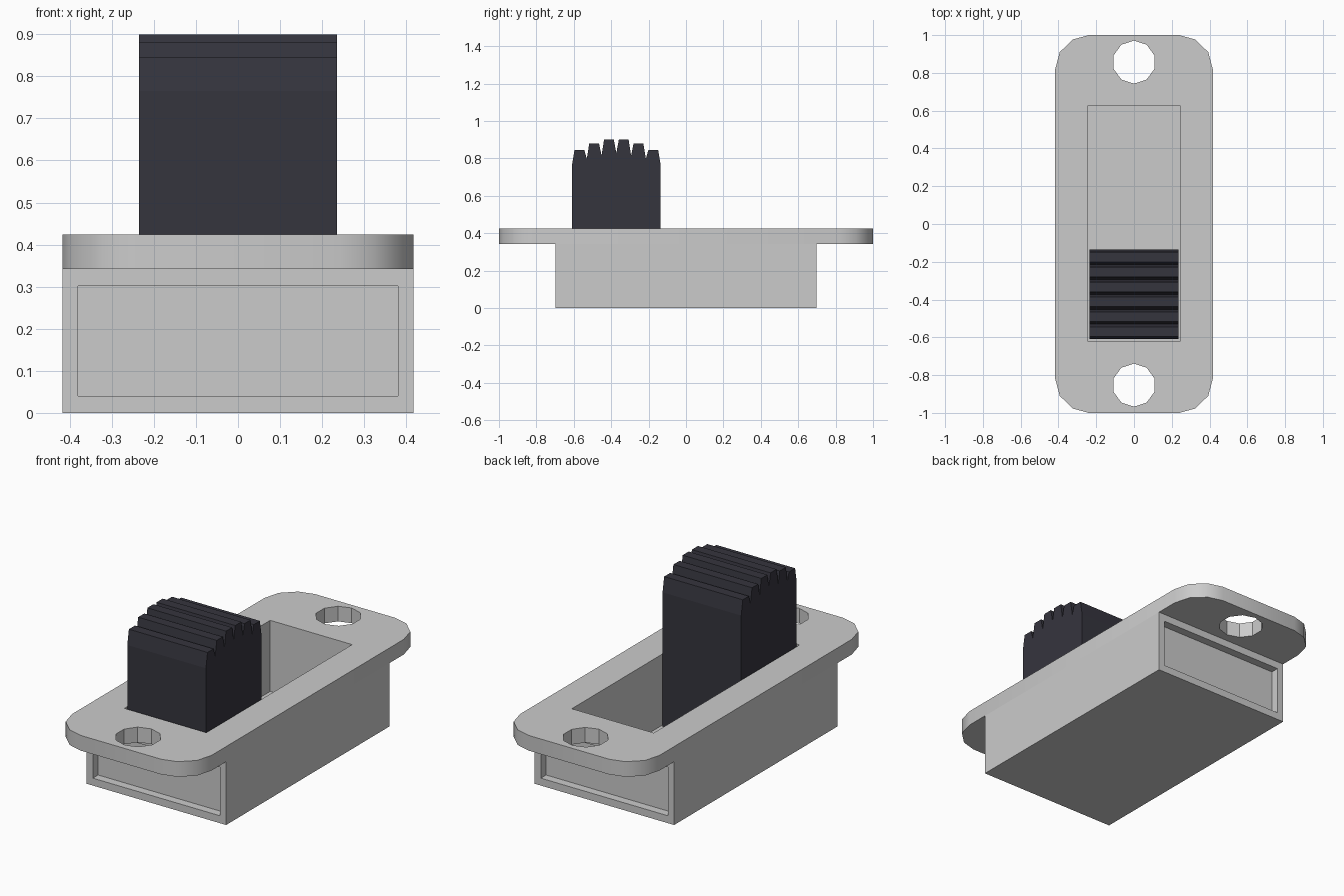
import bpy, bmesh, math
from mathutils import Vector

if "Cube" in bpy.data.objects:
    bpy.data.objects.remove(bpy.data.objects["Cube"])


def prism(name, points, depth):
    """Extrude a closed 3D outline along a vector into a solid."""
    bm = bmesh.new()
    face = bm.faces.new([bm.verts.new(p) for p in points])
    new = bmesh.ops.extrude_face_region(bm, geom=[face])["geom"]
    bmesh.ops.translate(bm, vec=Vector(depth),
                        verts=[v for v in new if isinstance(v, bmesh.types.BMVert)])
    bmesh.ops.recalc_face_normals(bm, faces=bm.faces[:])
    mesh = bpy.data.meshes.new(name)
    bm.to_mesh(mesh)
    bm.free()
    ob = bpy.data.objects.new(name, mesh)
    bpy.context.collection.objects.link(ob)
    return ob


def box(name, x, y0, y1, z0, z1):
    return prism(name, [(-x, y0, z0), (x, y0, z0), (x, y1, z0), (-x, y1, z0)],
                 (0, 0, z1 - z0))


def cut(target, cutters):
    """Subtract each cutter, then discard it."""
    bpy.context.view_layer.objects.active = target
    for c in cutters:
        c.hide_render = True
        m = target.modifiers.new("cut", "BOOLEAN")
        m.operation, m.solver, m.object = "DIFFERENCE", "EXACT", c
        bpy.ops.object.modifier_apply(modifier=m.name)
        bpy.data.objects.remove(c)


def slot_cutter():
    return box("slot_cutter", 0.245, -0.62, 0.625, 0.04, 0.6)


# Casing: open tray with a shallow recess in each end
casing = box("casing", 0.417, -0.697, 0.697, 0, 0.342)
cut(casing, [slot_cutter(),
             box("front_recess", 0.38, -0.8, -0.652, 0.04, 0.302),
             box("back_recess", 0.38, 0.652, 0.8, 0.04, 0.302)])

# Mounting plate: rounded outline, central slot and two screw holes
corner = [(0.417, 0.82), (0.393, 0.91), (0.323, 0.977), (0.24, 1.0)]
right = [(x, -y) for x, y in reversed(corner)] + corner
outline = right + [(-x, y) for x, y in reversed(right)]
plate = prism("mounting_plate", [(x, y, 0.342) for x, y in outline], (0, 0, 0.082))
holes = []
for yc in (-0.853, 0.857):
    ring = [math.pi / 2 + i * math.tau / 10 for i in range(10)]
    holes.append(prism("screw_hole", [(0.114 * math.cos(a), yc + 0.114 * math.sin(a), 0.2)
                                      for a in ring], (0, 0, 0.4)))
cut(plate, [slot_cutter()] + holes)
bpy.ops.object.select_all(action="DESELECT")
plate.select_set(True)
bpy.context.view_layer.objects.active = plate
bpy.ops.object.shade_smooth_by_angle(angle=math.radians(33))

# Slider knob: arched row of six tapered grip ridges
yc, pitch = -0.3725, 0.079
tops = [0.845, 0.88, 0.9, 0.9, 0.88, 0.845]
valleys = [0.765, 0.798, 0.815, 0.828, 0.815, 0.798, 0.765]
profile = [(yc - 3 * pitch, 0.04)]
for i, top in enumerate(tops):
    mid = yc + (i - 2.5) * pitch
    profile += [(mid - pitch / 2, valleys[i]), (mid - 0.026, top), (mid + 0.026, top)]
profile += [(yc + 3 * pitch, valleys[6]), (yc + 3 * pitch, 0.04)]
knob = prism("slider_knob", [(-0.235, y, z) for y, z in profile], (0.47, 0, 0))
dark = bpy.data.materials.new("dark_plastic")
dark.diffuse_color = (0.036, 0.035, 0.048, 1)
dark.use_nodes = True
dark.node_tree.nodes["Principled BSDF"].inputs["Base Color"].default_value = dark.diffuse_color
knob.data.materials.append(dark)
